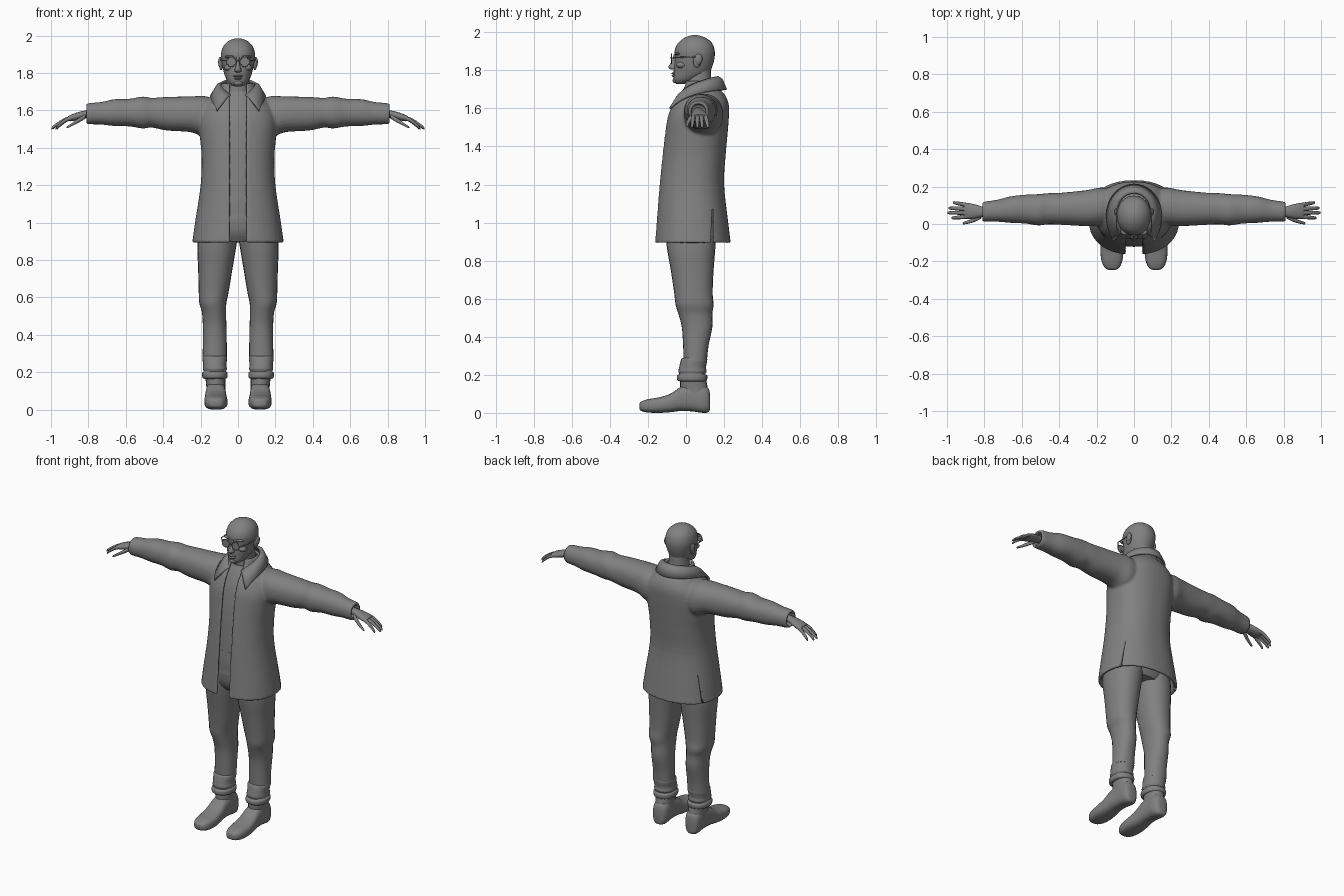
import bpy, bmesh
from math import sin, cos, pi, asin, radians
from mathutils import Vector, Matrix

if "Cube" in bpy.data.objects:
    bpy.data.objects.remove(bpy.data.objects["Cube"])

grey = bpy.data.materials.new("plain grey")
grey.use_nodes = True
GREY = (0.22, 0.22, 0.22, 1)
grey.diffuse_color = GREY
grey.node_tree.nodes["Principled BSDF"].inputs["Base Color"].default_value = GREY


def finish(name, bm, mirror=False, angle=40):
    """Turn a bmesh into a shaded object, optionally mirrored to the other side."""
    bmesh.ops.recalc_face_normals(bm, faces=bm.faces)
    mesh = bpy.data.meshes.new(name)
    bm.to_mesh(mesh)
    bm.free()
    mesh.materials.append(grey)
    ob = bpy.data.objects.new(name, mesh)
    bpy.context.scene.collection.objects.link(ob)
    bpy.ops.object.select_all(action='DESELECT')
    ob.select_set(True)
    bpy.context.view_layer.objects.active = ob
    bpy.ops.object.shade_smooth_by_angle(angle=radians(angle))
    if mirror:
        m = ob.modifiers.new("mirror", 'MIRROR')
        m.use_mirror_merge = False
    return ob


def densify(rings, steps=4):
    """Smooth spline through the control rings."""
    out = []
    for i in range(len(rings) - 1):
        p0, p1 = rings[max(i - 1, 0)], rings[i]
        p2, p3 = rings[i + 1], rings[min(i + 2, len(rings) - 1)]
        for s in range(steps):
            t = s / steps
            out.append([b + t / 2 * (c - a + t * (2 * a - 5 * b + 4 * c - d + t * (3 * (b - c) + d - a)))
                        for a, b, c, d in zip(p0, p1, p2, p3)])
    return out + [list(rings[-1])]


def skin(bm, loops):
    """Bridge matching closed loops and cap both ends."""
    rows = [[bm.verts.new(p) for p in loop] for loop in loops]
    n = len(rows[0])
    for lo, hi in zip(rows, rows[1:]):
        for k in range(n):
            bm.faces.new((lo[k], lo[(k + 1) % n], hi[(k + 1) % n], hi[k]))
    bm.faces.new(rows[0])
    bm.faces.new(rows[-1])


def spow(v, e):
    return abs(v) ** e * (1 if v >= 0 else -1)


def loft(bm, axis, rings, n=24, p=2.2, side=1, steps=4):
    """Rings are (position on axis, low and high of the two other axes)."""
    loops = []
    for t, a0, a1, b0, b1 in densify(rings, steps):
        loop = []
        for k in range(n):
            w = 2 * pi * k / n
            a = (a0 + a1) / 2 + (a1 - a0) / 2 * spow(cos(w), 2 / p)
            b = (b0 + b1) / 2 + (b1 - b0) / 2 * spow(sin(w), 2 / p)
            x, y, z = {'x': (t, a, b), 'y': (a, t, b), 'z': (a, b, t)}[axis]
            loop.append((x * side, y, z))
        loops.append(loop)
    skin(bm, loops)


def ball(bm, centre, size, turn=0):
    m = (Matrix.Translation(centre) @ Matrix.Rotation(turn, 4, 'X')
         @ Matrix.Diagonal((*size, 1)))
    bmesh.ops.create_uvsphere(bm, u_segments=20, v_segments=12, radius=1, matrix=m)


def rod(bm, a, b, r):
    a, b = Vector(a), Vector(b)
    m = Matrix.Translation((a + b) / 2) @ (b - a).to_track_quat('Z', 'Y').to_matrix().to_4x4()
    bmesh.ops.create_cone(bm, cap_ends=True, segments=8, radius1=r, radius2=r,
                          depth=(b - a).length, matrix=m)


# Coat: open-fronted shell and sleeves fused together
GAP, WALL, ARC = 0.042, 0.018, 44


def coat_arc(z, hw, y0, y1):
    start = asin((GAP / hw) ** 1.15)
    pts = []
    for k in range(ARC + 1):
        w = start + (2 * pi - 2 * start) * k / ARC
        pts.append((hw * spow(sin(w), 2 / 2.3),
                    (y0 + y1) / 2 - (y1 - y0) / 2 * spow(cos(w), 2 / 2.3), z))
    return pts


coat_rings = [(.893, .245, -.165, .235), (1, .23, -.157, .222), (1.2, .2, -.142, .2),
              (1.35, .195, -.127, .208), (1.45, .203, -.115, .217), (1.55, .21, -.1, .225),
              (1.62, .185, -.075, .225), (1.67, .14, -.042, .205), (1.71, .1, -.02, .17),
              (1.745, .088, -.01, .155)]
bm = bmesh.new()
skin(bm, [coat_arc(*r) + coat_arc(r[0], r[1] - WALL, r[2] + WALL, r[3] - WALL)[::-1]
          for r in densify(coat_rings)])
sleeve = [(.12, .0, .19, 1.47, 1.66), (.18, -.01, .195, 1.455, 1.677), (.25, -.012, .182, 1.483, 1.675),
          (.38, -.005, .168, 1.492, 1.672), (.46, -.002, .165, 1.508, 1.667), (.51, -.008, .16, 1.503, 1.674),
          (.58, .002, .157, 1.514, 1.662), (.66, .006, .148, 1.516, 1.66), (.73, .012, .13, 1.524, 1.645),
          (.805, .013, .118, 1.527, 1.637), (.807, .027, .104, 1.541, 1.623), (.75, .027, .104, 1.541, 1.623)]
for s in (1, -1):
    loft(bm, 'x', sleeve, side=s)
coat = finish("coat", bm)
fuse = coat.modifiers.new("fuse", 'REMESH')
fuse.mode, fuse.voxel_size, fuse.use_smooth_shade = 'VOXEL', 0.008, True
soft = coat.modifiers.new("soften", 'SMOOTH')
soft.factor, soft.iterations = 0.5, 4

# Side vents cut into the coat hem
bm = bmesh.new()
for s in (1, -1):
    loft(bm, 'z', [(.8, .14 * s, .3 * s, .125, .143), (1.07, .14 * s, .3 * s, .137, .141)], n=8, p=8)
cutter = finish("vent_cutter", bm)
cutter.hide_render = True
cutter.hide_set(True)
cut = coat.modifiers.new("vents", 'BOOLEAN')
cut.operation, cut.object = 'DIFFERENCE', cutter

# Collar: folded sheet around the neck with pointed front tips
bm = bmesh.new()
cols = []
for k in range(41):
    u = k / 20 - 1
    a, f = .85 * pi * u, abs(u)
    flare = f ** 4 * (1 if u > 0 else -1)
    top = (.09 * sin(a), .065 + .1 * cos(a), 1.765 - .085 * f ** 2)
    mid = (.112 * sin(a) + .012 * flare, .065 + .122 * cos(a), 1.752 - .09 * f ** 2.3)
    low = (.137 * sin(a) + .05 * flare, .065 + .145 * cos(a) - .02 * f ** 4, 1.698 - .1 * f ** 3)
    cols.append([bm.verts.new(p) for p in (top, mid, low)])
for c, d in zip(cols, cols[1:]):
    for j in range(2):
        bm.faces.new((c[j], d[j], d[j + 1], c[j + 1]))
collar = finish("collar", bm, angle=60)
thick = collar.modifiers.new("thickness", 'SOLIDIFY')
thick.thickness, thick.offset = 0.012, 0

# Shirt behind the coat opening
bm = bmesh.new()
loft(bm, 'z', [(1.02, -.17, .17, -.122, .17), (1.2, -.16, .16, -.115, .17), (1.4, -.16, .16, -.1, .18),
               (1.55, -.16, .16, -.075, .19), (1.64, -.12, .12, -.042, .17), (1.7, -.07, .07, -.01, .14)], n=32)
finish("shirt", bm)

# Trousers
bm = bmesh.new()
loft(bm, 'z', [(.9, -.15, .15, -.08, .14), (.96, -.19, .19, -.112, .165),
               (1.08, -.185, .185, -.122, .17), (1.17, -.165, .165, -.118, .165)], n=32)
finish("trouser_hips", bm)
bm = bmesh.new()
loft(bm, 'z', [(.27, .06, .19, -.012, .11), (.35, .06, .188, -.015, .118), (.45, .062, .188, -.022, .138),
               (.52, .064, .193, -.04, .138), (.57, .062, .207, -.055, .145), (.63, .05, .21, -.062, .14),
               (.75, .03, .213, -.08, .145), (.88, .008, .217, -.102, .155), (1, -.01, .2, -.11, .16)])
finish("trouser_leg", bm, mirror=True)

# Boots: foot along its length, ankle shaft, then gathered cuffs
bm = bmesh.new()
loft(bm, 'y', [(-.245, .1, .135, .02, .05), (-.235, .08, .155, .01, .06), (-.2, .063, .173, .002, .072),
               (-.14, .056, .18, 0, .082), (-.08, .06, .178, .004, .102), (-.03, .064, .174, .01, .135),
               (.03, .066, .17, .008, .155), (.09, .066, .168, 0, .15), (.118, .08, .158, .004, .13),
               (.126, .1, .14, .02, .1)], p=2.8)
loft(bm, 'z', [(.07, .068, .168, -.02, .122), (.13, .068, .17, -.03, .115), (.2, .068, .178, -.03, .1)])
finish("boot", bm, mirror=True)
bm = bmesh.new()
loft(bm, 'z', [(.165, .066, .18, -.03, .1), (.172, .057, .19, -.046, .11), (.195, .056, .192, -.047, .112),
               (.205, .064, .184, -.036, .102), (.218, .059, .188, -.04, .108), (.24, .062, .187, -.036, .105),
               (.28, .058, .19, -.026, .112), (.288, .064, .184, -.02, .106)])
finish("boot_cuff", bm, mirror=True)

# Hands: palm with curled fingers and a thumb
bm = bmesh.new()
loft(bm, 'x', [(.76, .04, .09, 1.562, 1.605), (.81, .038, .093, 1.56, 1.6), (.85, .03, .105, 1.55, 1.592),
               (.89, .027, .112, 1.542, 1.578), (.91, .035, .108, 1.544, 1.568)], n=16)
for y0, y1, tip in ((.04, .032, .975), (.06, .06, .998), (.08, .085, .992), (.1, .115, .968)):
    def finger(t, r):
        x = .885 + (tip - .885) * t
        y, z = y0 + (y1 - y0) * t, 1.562 - .02 * t - .04 * t * t
        return (x, y - r, y + r, z - r, z + r)
    loft(bm, 'x', [finger(0, .011), finger(.4, .011), finger(.8, .009), finger(.96, .007), finger(1, .003)], n=10)
loft(bm, 'x', [(.815, .03, .055, 1.555, 1.58), (.85, .012, .036, 1.535, 1.56), (.885, .002, .02, 1.517, 1.535),
               (.91, -.002, .012, 1.505, 1.518), (.916, .002, .008, 1.506, 1.512)], n=10)
finish("hand", bm, mirror=True, angle=60)

# Neck and head
bm = bmesh.new()
loft(bm, 'z', [(1.62, -.075, .075, -.01, .15), (1.69, -.064, .064, -.005, .14),
               (1.76, -.062, .062, .0, .132), (1.83, -.06, .06, .01, .13)])
finish("neck", bm)
bm = bmesh.new()
loft(bm, 'z', [(1.728, -.02, .02, -.05, -.01), (1.736, -.036, .036, -.06, .02), (1.755, -.055, .055, -.066, .07),
               (1.785, -.07, .07, -.065, .12), (1.82, -.08, .08, -.063, .138), (1.86, -.088, .088, -.057, .149),
               (1.9, -.091, .091, -.06, .151), (1.94, -.08, .08, -.044, .139), (1.967, -.056, .056, -.014, .11),
               (1.981, -.028, .028, .016, .075), (1.985, -.008, .008, .036, .054)], n=32, p=2.1)
finish("head", bm, angle=60)

# Face details
bm = bmesh.new()
loft(bm, 'z', [(1.803, -.01, .01, -.075, -.04), (1.81, -.019, .019, -.088, -.04), (1.822, -.016, .016, -.091, -.04),
               (1.85, -.009, .009, -.074, -.04), (1.885, -.01, .01, -.064, -.04)], n=12)
finish("nose", bm, angle=60)
bm = bmesh.new()
ball(bm, (0, -.062, 1.784), (.027, .014, .006))
ball(bm, (0, -.061, 1.771), (.023, .014, .007))
ball(bm, (0, -.055, 1.747), (.024, .016, .015))
finish("lips_and_chin", bm, angle=60)
bm = bmesh.new()
ball(bm, (.037, -.044, 1.887), (.034, .016, .008))
ball(bm, (.05, -.022, 1.828), (.026, .03, .018))
finish("brow_and_cheek", bm, mirror=True, angle=60)
bm = bmesh.new()
ball(bm, (.09, .06, 1.85), (.011, .022, .036), -.15)
ball(bm, (.096, .066, 1.858), (.01, .02, .028), -.15)
finish("ear", bm, mirror=True, angle=60)

# Round spectacles
bm = bmesh.new()
C, R = Vector((.036, -.077, 1.86)), .025
hoop = [C + R * Vector((cos(k * pi / 12), 0, sin(k * pi / 12))) for k in range(24)]
for k in range(24):
    rod(bm, hoop[k - 1], hoop[k], .003)
rod(bm, C - Vector((0, .001, 0)), C + Vector((0, .001, 0)), R)
rod(bm, C + Vector((R, 0, .005)), (.092, -.04, 1.868), .003)
rod(bm, (.092, -.04, 1.868), (.095, .06, 1.872), .003)
rod(bm, (0, -.08, 1.866), (.013, -.078, 1.864), .003)
finish("spectacles", bm, mirror=True)
